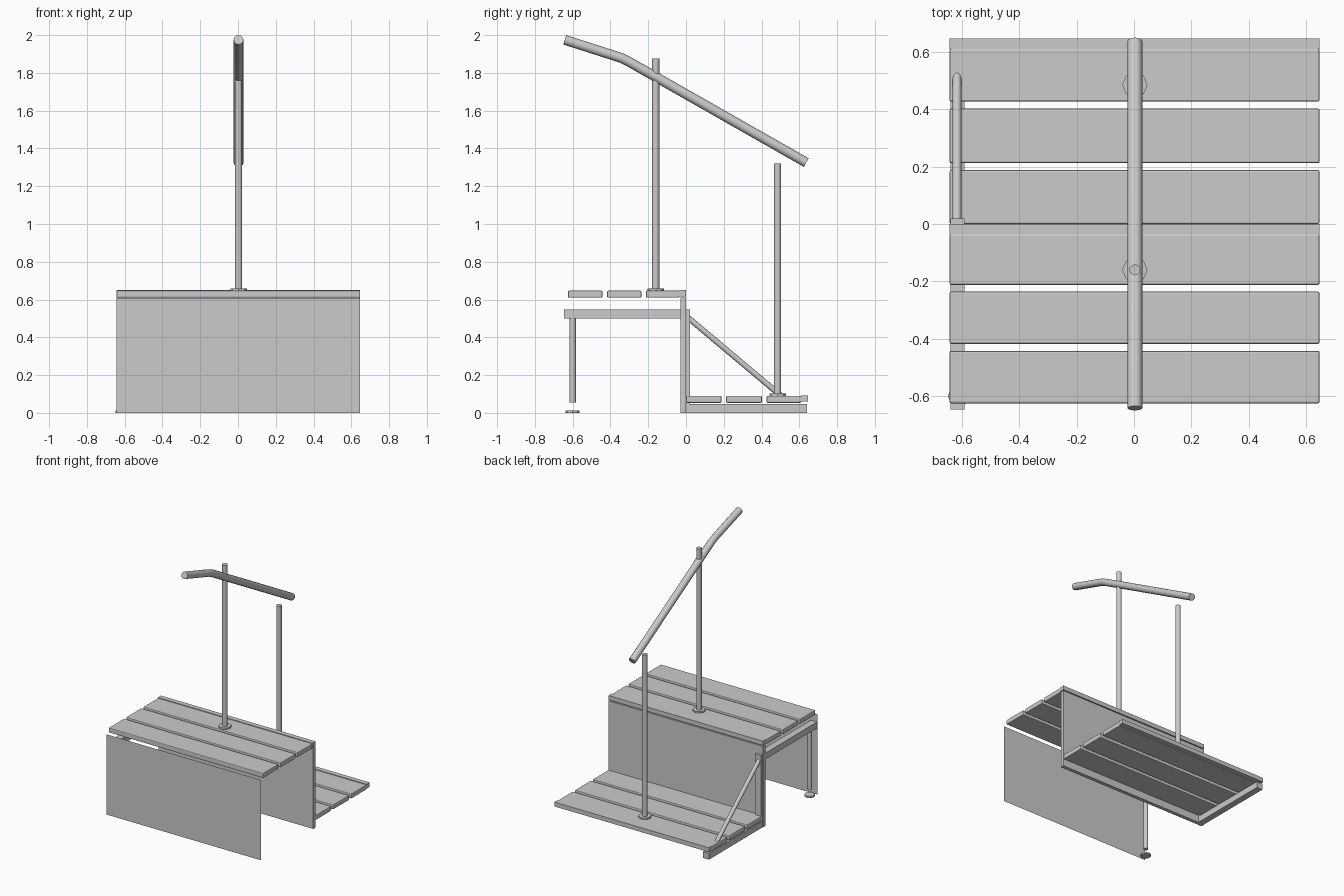
import bpy
from mathutils import Vector

if "Cube" in bpy.data.objects:
    bpy.data.objects.remove(bpy.data.objects["Cube"])

X0, X1 = -0.643, 0.647      # step width
FX0, FX1 = -0.64, -0.59     # side frame


def box(name, x, y, z, bevel=0.0):
    bpy.ops.mesh.primitive_cube_add(size=1)
    o = bpy.context.object
    o.name = name
    for v in o.data.vertices:
        v.co = Vector([r[0] if c < 0 else r[1] for c, r in zip(v.co, (x, y, z))])
    if bevel:
        m = o.modifiers.new("bevel", 'BEVEL')
        m.width = bevel
        m.segments = 2
    return o


def cyl(name, a, b, radius, sides=16):
    a, b = Vector(a), Vector(b)
    d = b - a
    bpy.ops.mesh.primitive_cylinder_add(vertices=sides, radius=radius, depth=d.length,
                                        location=(a + b) / 2)
    o = bpy.context.object
    o.name = name
    o.rotation_euler = d.to_track_quat('Z', 'Y').to_euler()
    bpy.ops.object.shade_smooth_by_angle()
    return o


# Tread planks and nosing strips for both steps
steps = {
    "upper": ([(-0.625, -0.442), (-0.418, -0.236), (-0.212, -0.035)], 0.61, (-0.036, 0.0)),
    "lower": ([(0.0, 0.188), (0.212, 0.402), (0.427, 0.611)], 0.053, (0.61, 0.646)),
}
for level, (planks, z, nose) in steps.items():
    for i, y in enumerate(planks):
        box(f"{level}_plank_{i + 1}", (X0, X1), y, (z, z + 0.037), 0.006)
    box(f"{level}_nosing", (X0, X1), nose, (z + 0.007, z + 0.04))

# Front cover sheet (single face) and solid riser panel
bpy.ops.mesh.primitive_plane_add(size=1)
sheet = bpy.context.object
sheet.name = "front_panel"
for v in sheet.data.vertices:
    v.co = Vector((X0 if v.co.x < 0 else X1, -0.648, 0.0 if v.co.y < 0 else 0.605))
box("riser_panel", (X0, X1), (-0.028, 0.0), (0.0, 0.61))

# Left side frame
box("upper_beam", (FX0, FX1), (-0.647, 0.02), (0.5, 0.547))
box("frame_upright", (FX0, FX1), (-0.028, 0.02), (0.0, 0.5))
box("lower_beam", (FX0, FX1), (-0.028, 0.64), (0.0, 0.047))
cyl("diagonal_brace", (-0.617, 0.01, 0.505), (-0.617, 0.525, 0.072), 0.015)
cyl("front_leg", (-0.612, -0.6, 0.055), (-0.612, -0.6, 0.5), 0.017)
cyl("leg_foot", (-0.612, -0.6, 0.0), (-0.612, -0.6, 0.013), 0.037, 8)

# Handrail posts with base plates
for name, y, z0, z1 in (("upper_post", -0.16, 0.645, 1.875), ("lower_post", 0.485, 0.088, 1.32)):
    cyl(name, (0.003, y, z0), (0.003, y, z1), 0.019)
    cyl(name + "_base", (0.003, y, z0), (0.003, y, z0 + 0.014), 0.044, 8)

# Bent handrail tube
cu = bpy.data.curves.new("handrail", 'CURVE')
cu.dimensions = '3D'
cu.bevel_depth = 0.026
cu.bevel_resolution = 4
cu.use_fill_caps = True
path = [(-0.642, 1.975), (-0.345, 1.88), (-0.305, 1.861), (0.637, 1.325)]
sp = cu.splines.new('POLY')
sp.points.add(len(path) - 1)
for p, (y, z) in zip(sp.points, path):
    p.co = (0.003, y, z, 1)
rail = bpy.data.objects.new("handrail", cu)
bpy.context.collection.objects.link(rail)
